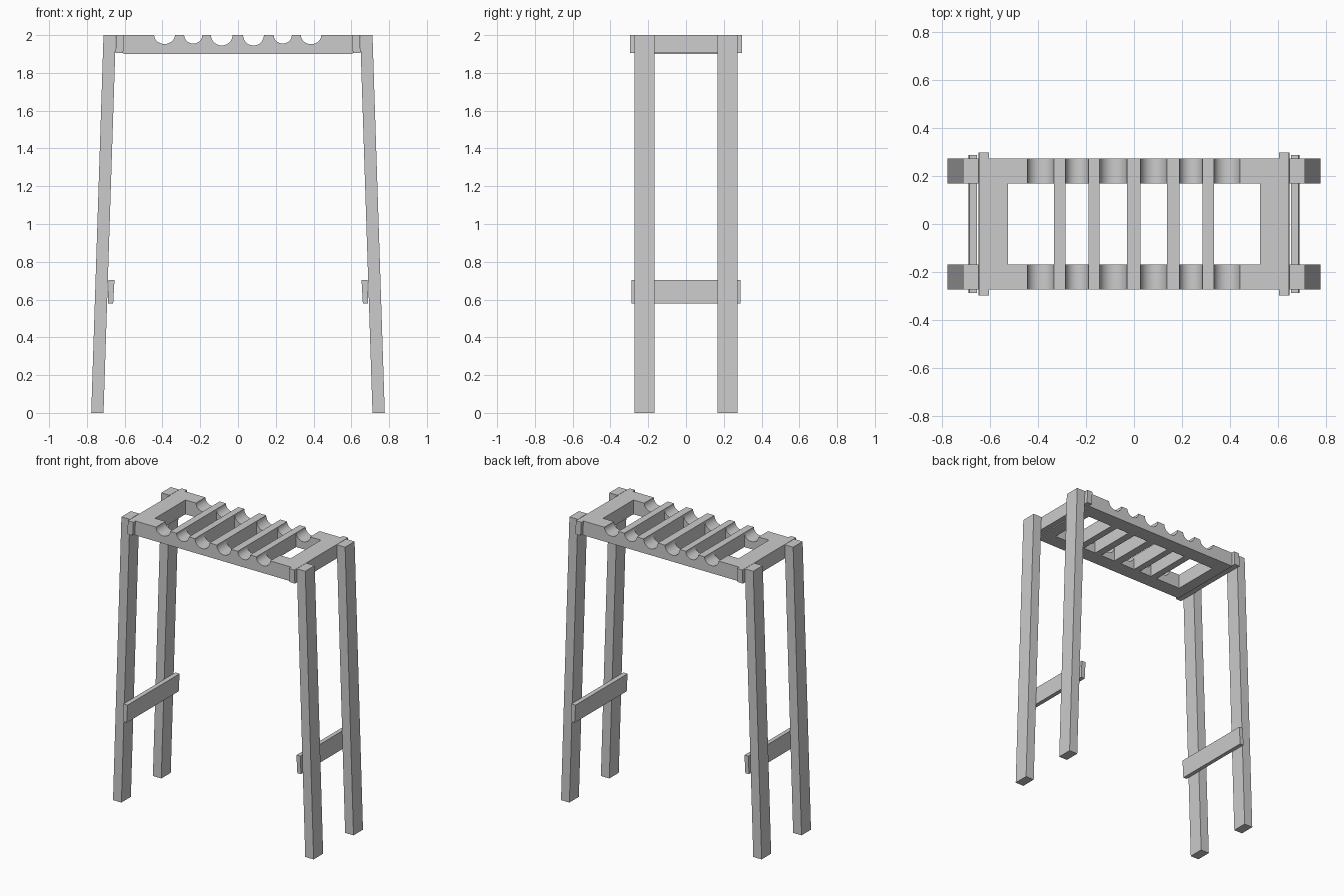
import bpy, bmesh, math

if "Cube" in bpy.data.objects:
    bpy.data.objects.remove(bpy.data.objects["Cube"])


def prism(name, profile, y0, y1, smooth=False):
    """Extrude an x-z profile along y."""
    bm = bmesh.new()
    face = bm.faces.new([bm.verts.new((x, y0, z)) for x, z in profile])
    ext = bmesh.ops.extrude_face_region(bm, geom=[face])
    verts = [g for g in ext["geom"] if isinstance(g, bmesh.types.BMVert)]
    bmesh.ops.translate(bm, vec=(0, y1 - y0, 0), verts=verts)
    bmesh.ops.recalc_face_normals(bm, faces=bm.faces)
    mesh = bpy.data.meshes.new(name)
    bm.to_mesh(mesh)
    bm.free()
    ob = bpy.data.objects.new(name, mesh)
    bpy.context.collection.objects.link(ob)
    if smooth:
        bpy.ops.object.select_all(action='DESELECT')
        bpy.context.view_layer.objects.active = ob
        ob.select_set(True)
        bpy.ops.object.shade_smooth_by_angle(angle=math.radians(35))
    return ob


def mirrored(profile, s):
    return [(s * x, z) for x, z in profile]


def box(x0, x1, z0, z1):
    return [(x0, z0), (x1, z0), (x1, z1), (x0, z1)]


Y_IN, Y_OUT = 0.168, 0.273
BOTTOM, TOP = 1.9, 2.0

# profiles of the right-hand parts, leaning with the legs
leg = [(0.712, 0), (0.777, 0), (0.712, TOP), (0.647, TOP)]
stretcher = [(0.661, 0.578), (0.689, 0.579), (0.685, 0.704), (0.654, 0.703)]
end_plate = [(0.608, 1.906), (0.648, 1.905), (0.645, TOP), (0.603, TOP)]

for s, side in ((-1, "left"), (1, "right")):
    prism(f"{side}_front_leg", mirrored(leg, s), -Y_OUT, -Y_IN)
    prism(f"{side}_back_leg", mirrored(leg, s), Y_IN, Y_OUT)
    prism(f"{side}_stretcher", mirrored(stretcher, s), -0.288, 0.288)
    prism(f"{side}_end_plate", mirrored(end_plate, s), -0.297, 0.297)
    prism(f"{side}_seat_end", mirrored(box(0.525, 0.606, BOTTOM, TOP), s), -Y_IN, Y_IN)

# scalloped seat rails: (centre, half width, depth) of each groove
grooves = [(-0.389, 0.055, 0.047), (-0.237, 0.048, 0.045), (-0.086, 0.057, 0.055),
           (0.082, 0.055, 0.055), (0.237, 0.048, 0.045), (0.387, 0.054, 0.048)]
rail = [(0.606, BOTTOM), (-0.606, BOTTOM), (-0.606, TOP)]
for c, r, d in grooves:
    for i in range(17):
        a = math.pi * i / 16
        rail.append((c - r * math.cos(a), TOP - d * math.sin(a)))
rail.append((0.606, TOP))
prism("front_seat_rail", rail, -Y_OUT, -Y_IN, smooth=True)
prism("back_seat_rail", rail, Y_IN, Y_OUT, smooth=True)

# slats fill the ridges between neighbouring grooves
for i, (a, b) in enumerate(zip(grooves, grooves[1:])):
    prism(f"seat_slat_{i + 1}", box(a[0] + a[1], b[0] - b[1], BOTTOM, TOP), -Y_IN, Y_IN)
